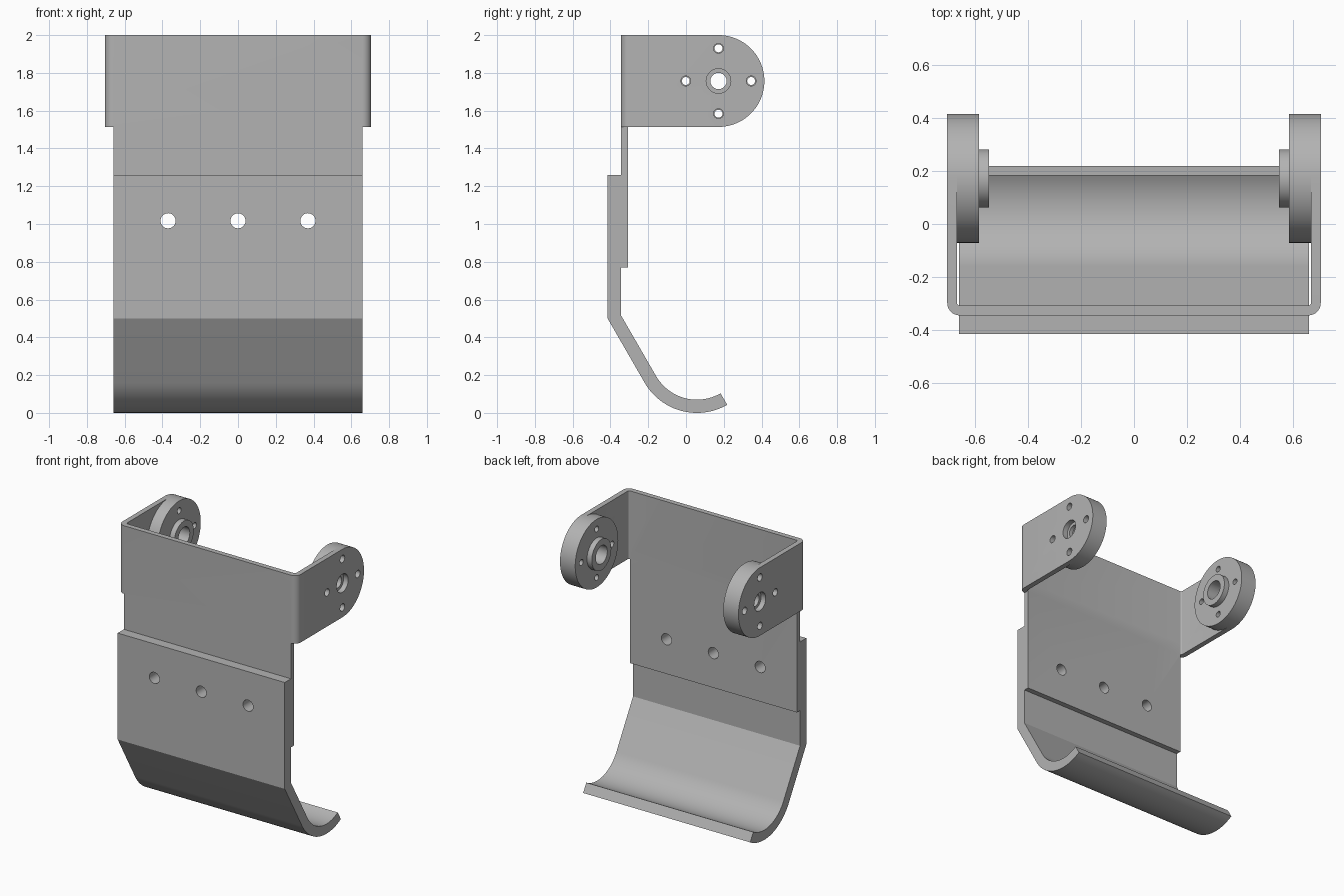
import bpy, bmesh
from math import cos, sin, radians, pi

cube = bpy.data.objects.get("Cube")
if cube:
    bpy.data.objects.remove(cube, do_unlink=True)

metal = bpy.data.materials.new("grey metal")
metal.use_nodes = True
GREY = (0.45, 0.45, 0.45, 1)
metal.diffuse_color = GREY
metal.node_tree.nodes["Principled BSDF"].inputs["Base Color"].default_value = GREY

AXES = {"x": lambda a, b, t: (t, a, b),
        "y": lambda a, b, t: (a, t, b),
        "z": lambda a, b, t: (a, b, t)}


def arc(cx, cy, r, start, end, steps):
    """Points on an arc, angles in degrees."""
    angles = [radians(start + (end - start) * i / steps) for i in range(steps + 1)]
    return [(cx + r * cos(a), cy + r * sin(a)) for a in angles]


def circle(cx, cy, r, steps=48):
    return arc(cx, cy, r, 0, 360, steps)[:-1]


def prisms(name, axis, parts):
    """One mesh of extruded outlines; each part is (outline, low, high)."""
    bm = bmesh.new()
    for outline, low, high in parts:
        ends = [[bm.verts.new(AXES[axis](a, b, t)) for a, b in outline] for t in (low, high)]
        bm.faces.new(ends[0])
        bm.faces.new(ends[1])
        n = len(outline)
        for i in range(n):
            j = (i + 1) % n
            bm.faces.new((ends[0][i], ends[0][j], ends[1][j], ends[1][i]))
    bmesh.ops.recalc_face_normals(bm, faces=bm.faces)
    mesh = bpy.data.meshes.new(name)
    bm.to_mesh(mesh)
    bm.free()
    mesh.materials.append(metal)
    obj = bpy.data.objects.new(name, mesh)
    bpy.context.collection.objects.link(obj)
    return obj


def activate(obj):
    bpy.ops.object.select_all(action="DESELECT")
    obj.select_set(True)
    bpy.context.view_layer.objects.active = obj


def combine(obj, tool, operation):
    """Apply a boolean and remove its tool."""
    mod = obj.modifiers.new("boolean", "BOOLEAN")
    mod.operation, mod.solver, mod.object = operation, "EXACT", tool
    activate(obj)
    bpy.ops.object.modifier_apply(modifier=mod.name)
    bpy.data.objects.remove(tool, do_unlink=True)


def smooth(obj):
    activate(obj)
    bpy.ops.object.shade_smooth_by_angle(angle=radians(25))


# Shared sizes
HALF = 0.66                      # half width of the plates
EAR, EAR_IN = 0.705, 0.668       # outer and inner face of the ears
FRONT, BACK = -0.345, -0.308     # faces of the back plate
PY, PZ, PR = 0.172, 1.757, 0.243  # pivot centre and ear radius
BOLTS = [(PY + 0.173 * cos(k * pi / 2), PZ + 0.173 * sin(k * pi / 2)) for k in range(4)]

# Bent bracket: U channel trimmed to the rounded ear outline
bend, inner = 0.047, 0.01
edge = EAR - bend
channel = ([(EAR, 0.5)] + arc(edge, FRONT + bend, bend, 0, -90, 8)
           + arc(-edge, FRONT + bend, bend, -90, -180, 8) + [(-EAR, 0.5), (-EAR_IN, 0.5)]
           + arc(-EAR_IN + inner, BACK + inner, inner, 180, 270, 4)
           + arc(EAR_IN - inner, BACK + inner, inner, -90, 0, 4) + [(EAR_IN, 0.5)])
bracket = prisms("pivot_bracket", "z", [(channel, PZ - PR, PZ + PR)])
ear = [(-0.5, PZ - PR - 0.05), (PY, PZ - PR - 0.05), (PY, PZ - PR)]
ear = [(-0.5, PZ - PR)] + arc(PY, PZ, PR, -90, 90, 40) + [(-0.5, PZ + PR)]
combine(bracket, prisms("ear_trim", "x", [(ear, -1, 1)]), "INTERSECT")

# Back plate below the bracket
plate = [(-HALF, 0.77), (HALF, 0.77), (HALF, 1.6), (-HALF, 1.6)]
combine(bracket, prisms("lower_plate", "y", [(plate, FRONT, BACK)]), "UNION")

# Holes through the ears and through the back plate
ear_holes = [(circle(PY, PZ, 0.065), -1, 1)] + [(circle(y, z, 0.026, 24), -1, 1) for y, z in BOLTS]
combine(bracket, prisms("ear_holes", "x", ear_holes), "DIFFERENCE")
mounts = [(circle(x, 1.017, 0.04, 32), -1, 0) for x in (-0.37, 0, 0.37)]
combine(bracket, prisms("plate_holes", "y", mounts), "DIFFERENCE")
smooth(bracket)

# Scoop: straight plate, sloped part and curved lip of even thickness
CY, CZ = 0.058, 0.32
scoop_side = ([(-0.415, 1.26), (-0.415, 0.50)] + arc(CY, CZ, 0.32, 210, 300, 24)
              + arc(CY, CZ, 0.25, 300, 210, 24) + [(FRONT, 0.518), (FRONT, 1.26)])
scoop = prisms("scoop_plate", "x", [(scoop_side, -HALF, HALF)])
combine(scoop, prisms("scoop_holes", "y", mounts), "DIFFERENCE")
smooth(scoop)

# Pivot hubs: disc and raised boss with a stepped bore and bolt holes
for side, s in (("left", 1), ("right", -1)):
    hub = prisms(side + "_hub", "x", [(circle(PY, PZ, PR, 80), s * 0.585, s * EAR_IN)])
    boss = prisms("boss", "x", [(circle(PY, PZ, 0.11), s * 0.547, s * 0.62)])
    combine(hub, boss, "UNION")
    bore = prisms("bore", "x", [(circle(PY, PZ, 0.065), s * 0.5, s * 0.64)])
    combine(hub, bore, "DIFFERENCE")
    through = [(circle(PY, PZ, 0.043), s * 0.5, s * 0.7)]
    through += [(circle(y, z, 0.021, 24), s * 0.5, s * 0.7) for y, z in BOLTS]
    combine(hub, prisms("hub_holes", "x", through), "DIFFERENCE")
    smooth(hub)
